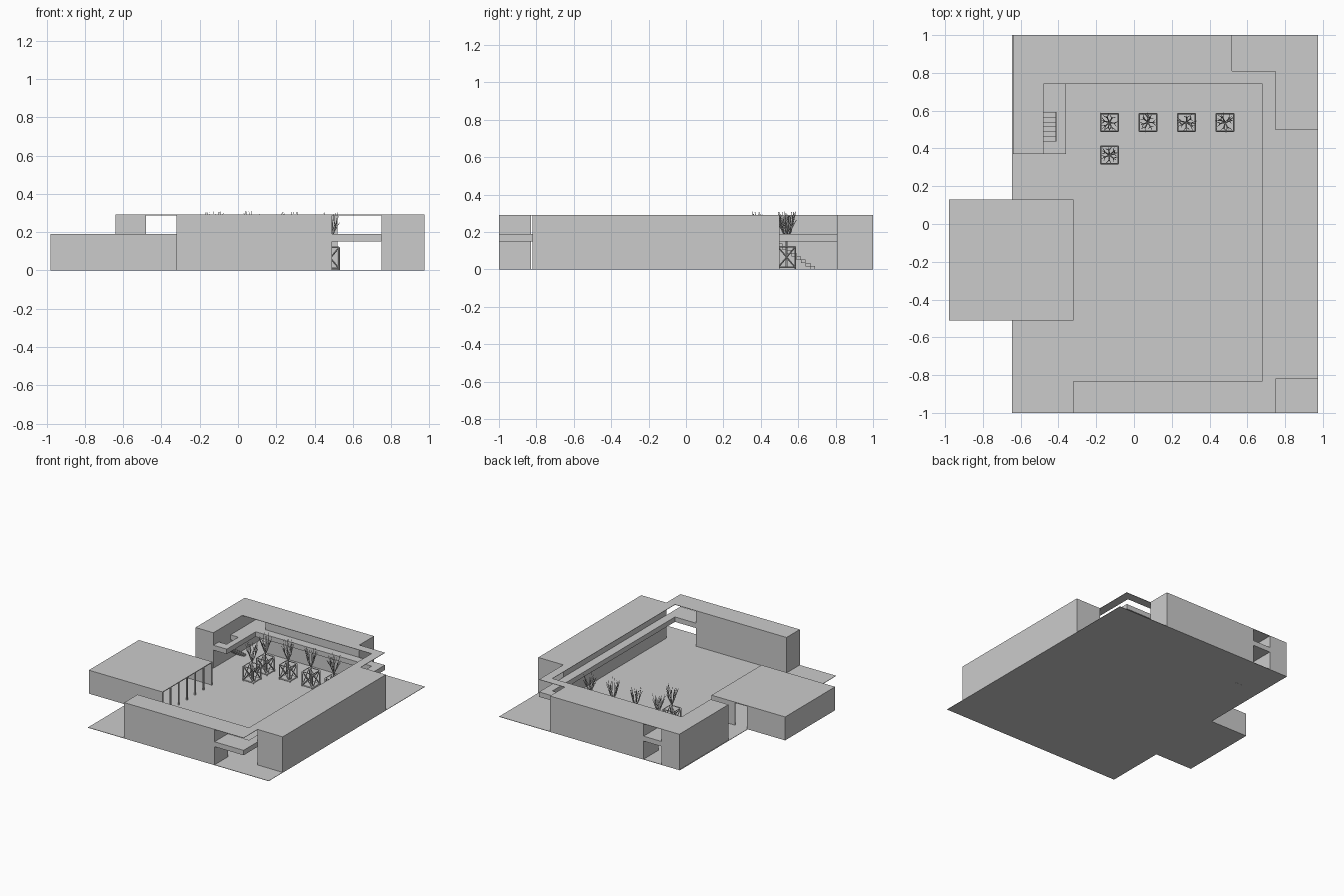
import bpy, bmesh, math, random
from mathutils import Vector

if "Cube" in bpy.data.objects:
    bpy.data.objects.remove(bpy.data.objects["Cube"])

random.seed(4)


def finish(name, bm):
    bmesh.ops.recalc_face_normals(bm, faces=bm.faces)
    me = bpy.data.meshes.new(name)
    bm.to_mesh(me)
    bm.free()
    ob = bpy.data.objects.new(name, me)
    bpy.context.collection.objects.link(ob)
    return ob


def prism(name, outline, z0, z1):
    """Extrude a plan outline from z0 to z1."""
    bm = bmesh.new()
    face = bm.faces.new([bm.verts.new((x, y, z0)) for x, y in outline])
    top = bmesh.ops.extrude_face_region(bm, geom=[face])["geom"]
    for v in top:
        if isinstance(v, bmesh.types.BMVert):
            v.co.z = z1
    return finish(name, bm)


def block(name, x0, x1, y0, y1, z0, z1):
    return prism(name, [(x0, y0), (x1, y0), (x1, y1), (x0, y1)], z0, z1)


def stick(bm, a, b, r0, r1, sides=4):
    """Tapered bar between two points."""
    a, b = Vector(a), Vector(b)
    d = b - a
    mat = d.to_track_quat('Z', 'Y').to_matrix().to_4x4()
    mat.translation = (a + b) / 2
    bmesh.ops.create_cone(bm, cap_ends=True, segments=sides, radius1=r0,
                          radius2=r1, depth=d.length, matrix=mat)


H = 0.29          # roof height
F0, F1 = 0.15, 0.19   # upper floor slab

# Ground plate
block("ground_plate", -0.645, 0.975, -1, 1, 0, 0.003)

# Solid wings around the courtyard
block("front_wing", -0.32, 0.49, -1, -0.83, 0, H)
block("right_wing", 0.75, 0.975, -0.82, 0.5, 0, H)
block("back_wing", -0.32, 0.52, 0.81, 1, 0, H)
block("left_wing", -0.64, -0.48, 0.37, 1, 0, H)

# Thin roof over wings, galleries and passages
prism("roof", [(-0.64, 1), (0.52, 1), (0.52, 0.81), (0.75, 0.81), (0.75, 0.5),
               (0.975, 0.5), (0.975, -0.82), (0.75, -0.82), (0.75, -1),
               (-0.32, -1), (-0.32, -0.83), (0.68, -0.83), (0.68, 0.74),
               (-0.48, 0.74), (-0.48, 0.37), (-0.64, 0.37)], H - 0.002, H + 0.001)

# Upper gallery with bridges over the passages and a stair notch
prism("gallery_floor", [(0.49, -1), (0.75, -1), (0.75, 0.81), (-0.32, 0.81),
                        (-0.32, 1), (-0.48, 1), (-0.48, 0.59), (-0.41, 0.59),
                        (-0.41, 0.44), (-0.48, 0.44), (-0.48, 0.37),
                        (-0.36, 0.37), (-0.36, 0.74), (0.68, 0.74),
                        (0.68, -0.83), (0.49, -0.83)], F0, F1)

# Stair up to the gallery
steps = 10
for i in range(steps):
    z = F1 * (i + 1) / (steps + 1)
    y = 0.69 - 0.025 * i
    block(f"stair_step_{i}", -0.478, -0.412, y - 0.025, y, z - 0.018, z)

# Pavilion: closed hall, canopy, walls and slim columns
block("pavilion_hall", -0.98, -0.64, -0.51, 0.13, 0, F1)
block("pavilion_roof", -0.64, -0.32, -0.51, 0.13, F1 - 0.006, F1)
block("pavilion_front_wall", -0.64, -0.32, -0.51, -0.504, 0, F1)
block("pavilion_back_wall", -0.53, -0.32, 0.124, 0.13, 0, F1)
for i in range(7):
    y = -0.505 + i * 0.105
    block(f"pavilion_column_{i}", -0.33, -0.32, y - 0.005, y + 0.005, 0, F1)


# Braced planter frame
def planter(name, cx, cy):
    bm = bmesh.new()
    s, z0, z1 = 0.046, 0.01, 0.12
    c = [(cx - s, cy - s), (cx + s, cy - s), (cx + s, cy + s), (cx - s, cy + s)]
    for i in range(4):
        p, q = c[i], c[(i + 1) % 4]
        for za, zb in ((z0, z0), (z1, z1), (z0, z1), (z1, z0)):
            stick(bm, (*p, za), (*q, zb), 0.004, 0.004)
        stick(bm, (*p, 0), (*p, z1), 0.005, 0.005)
    finish(name, bm)
    block(name + "_base", cx - s, cx + s, cy - s, cy + s, 0.008, 0.014)


# Bare branching tree
def tree(name, cx, cy):
    bm = bmesh.new()
    fork = Vector((cx, cy, 0.15))
    stick(bm, (cx, cy, 0.012), fork, 0.007, 0.005, 5)
    for i in range(7):
        a = i * math.tau / 7 + random.uniform(-0.3, 0.3)
        out = Vector((math.cos(a), math.sin(a), 0))
        mid = fork + out * 0.025 + Vector((0, 0, random.uniform(0.05, 0.07)))
        stick(bm, fork, mid, 0.004, 0.003)
        for k in (-1, 0, 1):
            side = Vector((-out.y, out.x, 0)) * 0.016 * k
            tip = mid + out * random.uniform(0.005, 0.028) + side
            tip.z = random.uniform(0.25, 0.312)
            stick(bm, mid, tip, 0.0025, 0.001)
    finish(name, bm)


spots = [(-0.13 + 0.204 * i, 0.538) for i in range(4)] + [(-0.13, 0.365)]
for i, (x, y) in enumerate(spots):
    planter(f"planter_{i}", x, y)
    tree(f"tree_{i}", x, y)
